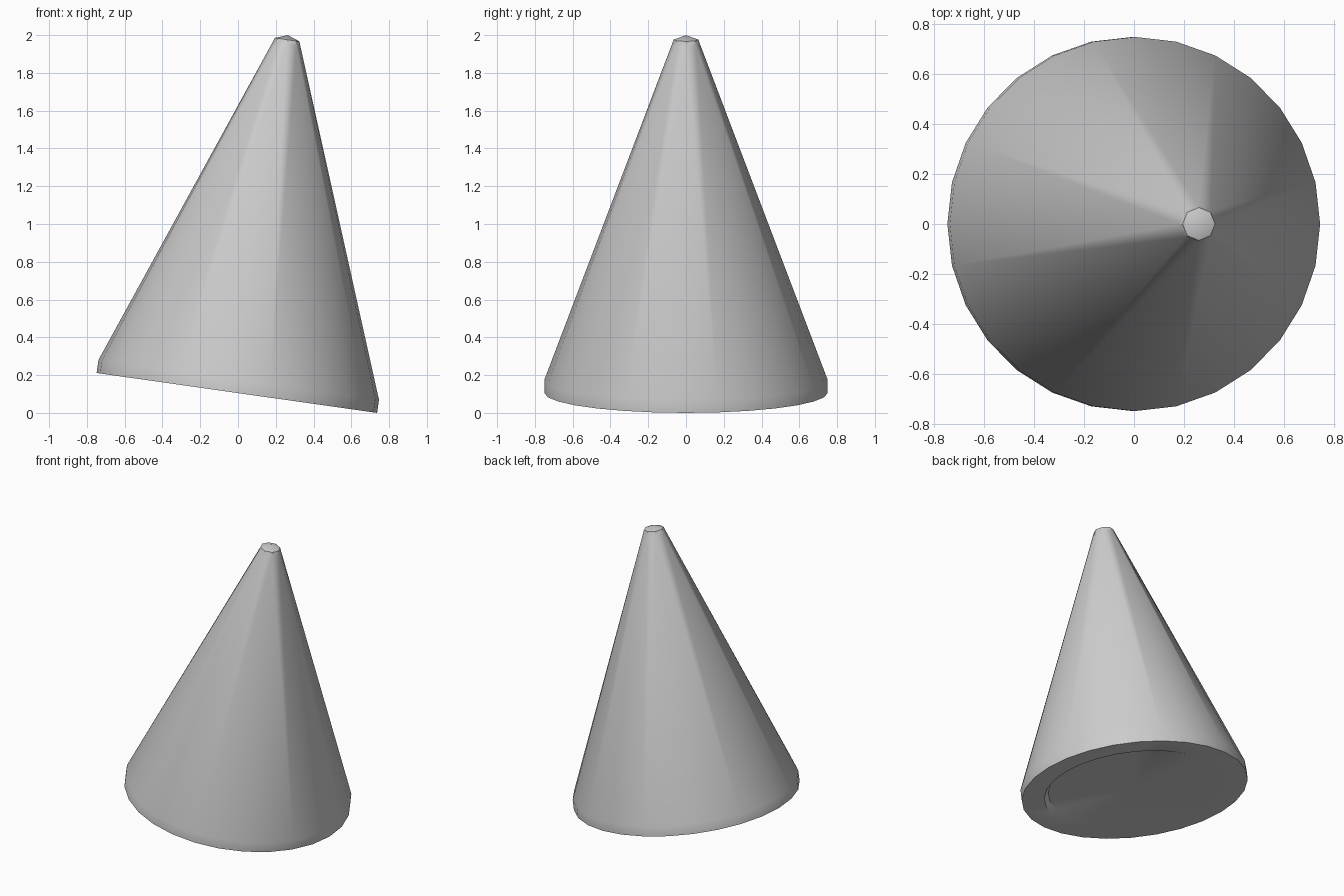
import bpy, bmesh, math
from mathutils import Matrix

if "Cube" in bpy.data.objects:
    bpy.data.objects.remove(bpy.data.objects["Cube"])

SIDES, TIP_SIDES = 28, 8
TILT = math.radians(8.1)
RADIUS, HEIGHT = 0.75, 1.913

bm = bmesh.new()


def ring(radius, z, tip=False, slope=0.0):
    """28 points on a circle; tip rings snap to 8 directions and get merged later."""
    verts = []
    for k in range(SIDES):
        t = k / SIDES
        if tip:
            t = round(t * TIP_SIDES) / TIP_SIDES
        a = 2 * math.pi * t
        x, y = radius * math.cos(a), radius * math.sin(a)
        verts.append(bm.verts.new((x, y, z + slope * max(0, x))))
    return verts


# Shallow underside recess, bottom rim, side band and tip
rings = [
    ring(0.57, 0.0, slope=0.08),
    ring(0.60, 0.0),
    ring(RADIUS, 0.0),
    ring(RADIUS, 0.07),
    ring(0.075, HEIGHT - 0.05, tip=True),
    ring(0.066, HEIGHT - 0.024, tip=True),
]
for low, high in zip(rings, rings[1:]):
    for k in range(SIDES):
        n = (k + 1) % SIDES
        bm.faces.new((low[k], low[n], high[n], high[k]))

# Underside and apex caps
under = bm.verts.new((0, 0, 0.01))
apex = bm.verts.new((0, 0, HEIGHT))
for k in range(SIDES):
    n = (k + 1) % SIDES
    bm.faces.new((under, rings[0][n], rings[0][k]))
    bm.faces.new((apex, rings[-1][k], rings[-1][n]))

bmesh.ops.remove_doubles(bm, verts=bm.verts, dist=0.0005)
bmesh.ops.recalc_face_normals(bm, faces=bm.faces)

# Lean the cone towards +x and rest its lowest edge on the ground
lift = RADIUS * math.sin(TILT)
bm.transform(Matrix.Translation((-0.006, 0, lift)) @ Matrix.Rotation(TILT, 4, 'Y'))

mesh = bpy.data.meshes.new("leaning_cone")
bm.to_mesh(mesh)
bm.free()
cone = bpy.data.objects.new("leaning_cone", mesh)
bpy.context.collection.objects.link(cone)
bpy.context.view_layer.objects.active = cone
cone.select_set(True)
bpy.ops.object.shade_smooth_by_angle(angle=math.radians(35))
